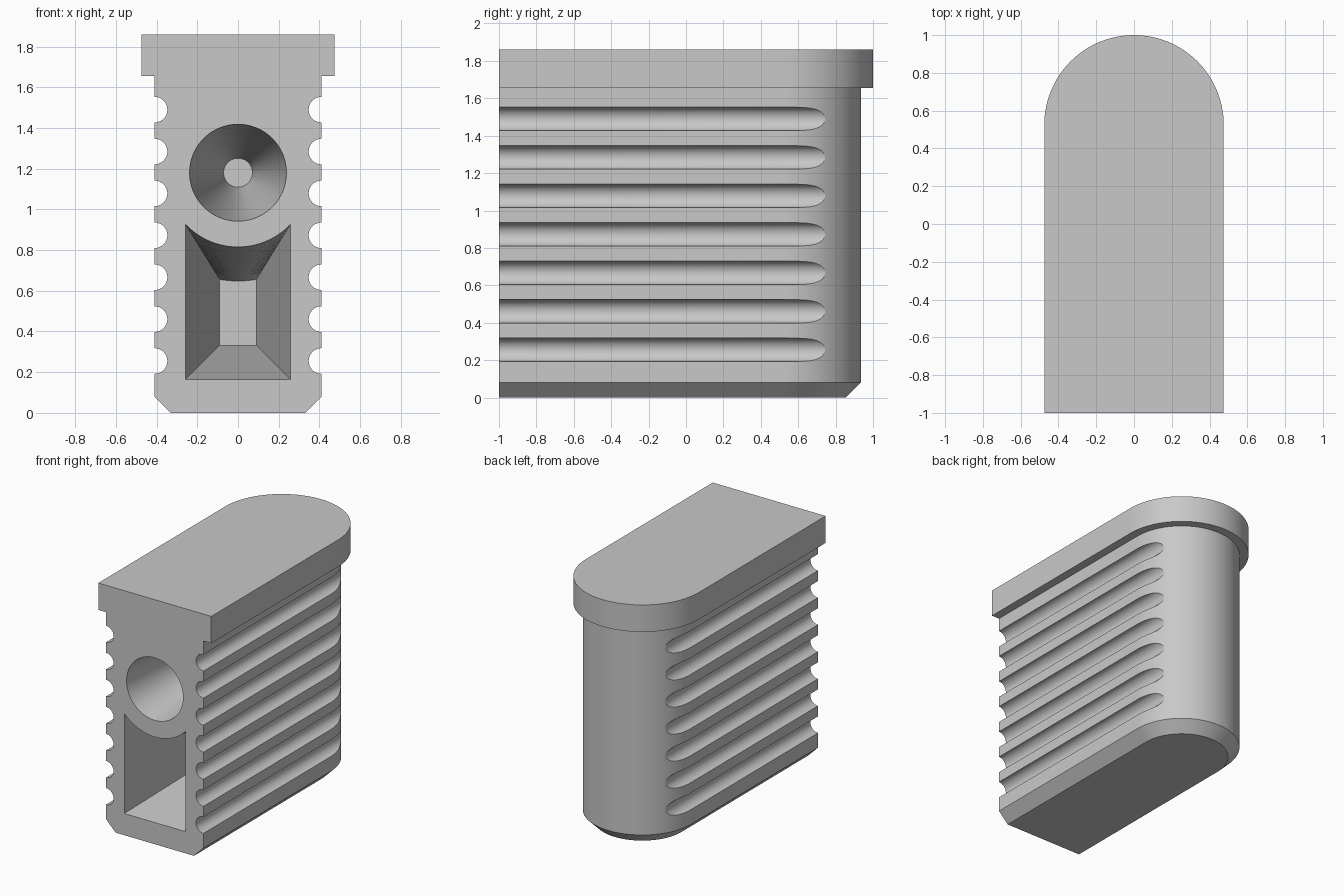
import bpy, bmesh, math

cube = bpy.data.objects.get("Cube")
if cube:
    bpy.data.objects.remove(cube, do_unlink=True)

FRONT, ARC_Y = -1.0, 0.525      # front plane, centre of the rounded back
HOLE_Z = 1.18                   # axis of the tapered round hole
DEPTH, TAPER = 1.6, 0.167       # recess depth and inward draft


def loft(bm, rings):
    """Closed solid through rings with equal point counts."""
    loops = [[bm.verts.new(p) for p in ring] for ring in rings]
    n = len(loops[0])
    for a, b in zip(loops, loops[1:]):
        for i in range(n):
            j = (i + 1) % n
            bm.faces.new((a[i], a[j], b[j], b[i]))
    bm.faces.new(loops[0][::-1])
    bm.faces.new(loops[-1])


def make_object(name, bm):
    bmesh.ops.recalc_face_normals(bm, faces=bm.faces[:])
    mesh = bpy.data.meshes.new(name)
    bm.to_mesh(mesh)
    bm.free()
    obj = bpy.data.objects.new(name, mesh)
    bpy.context.collection.objects.link(obj)
    return obj


def outline(r, z, steps=64):
    """Flat front and half-round back."""
    arc = [(r * math.cos(math.pi * i / steps),
            ARC_Y + r * math.sin(math.pi * i / steps), z) for i in range(steps + 1)]
    return [(r, FRONT, z)] + arc + [(-r, FRONT, z)]


def circle(cx, y, cz, r, steps):
    return [(cx + r * math.cos(math.tau * i / steps), y,
             cz + r * math.sin(math.tau * i / steps)) for i in range(steps)]


def pocket(d, y, steps=32):
    """Square-bottomed opening whose top is concentric with the round hole."""
    w, r = 0.257 - d, 0.365 + d
    a = math.asin(w / r)
    arc = [(r * math.sin(a - 2 * a * i / steps), y,
            HOLE_Z - r * math.cos(a - 2 * a * i / steps)) for i in range(steps + 1)]
    return [(-w, y, 0.165 + d), (w, y, 0.165 + d)] + arc


# Body with chamfered foot and overhanging cap
bm = bmesh.new()
loft(bm, [outline(r, z) for r, z in
          ((0.33, 0), (0.41, 0.08), (0.41, 1.655), (0.475, 1.655), (0.475, 1.86))])
body = make_object("ribbed_plug_body", bm)

# Cutters: side grooves, tapered hole and tapered pocket
bm = bmesh.new()
for side in (-1, 1):
    for k in range(7):
        z = 0.255 + 0.2058 * k
        loft(bm, [circle(side * 0.41, y, z, 0.063, 32) for y in (-1.1, 0.95)])
lead = 0.05
spread = TAPER * lead / DEPTH
stations = ((-spread, FRONT - lead), (TAPER, FRONT + DEPTH))
loft(bm, [circle(0, y, HOLE_Z, 0.238 - d, 64) for d, y in stations])
loft(bm, [pocket(d, y) for d, y in stations])
cutter = make_object("recess_cutter", bm)
cutter.hide_render = True

bpy.ops.object.select_all(action='DESELECT')
body.select_set(True)
bpy.context.view_layer.objects.active = body
cut = body.modifiers.new("recesses", 'BOOLEAN')
cut.operation = 'DIFFERENCE'
cut.solver = 'EXACT'
cut.object = cutter
bpy.ops.object.modifier_apply(modifier=cut.name)
bpy.data.objects.remove(cutter, do_unlink=True)

# Single grey material
grey = bpy.data.materials.new("light_grey")
grey.use_nodes = True
colour = (0.58, 0.58, 0.58, 1)
grey.diffuse_color = colour
grey.node_tree.nodes["Principled BSDF"].inputs["Base Color"].default_value = colour
body.data.materials.clear()
body.data.materials.append(grey)
bpy.ops.object.shade_smooth_by_angle(angle=math.radians(25))
